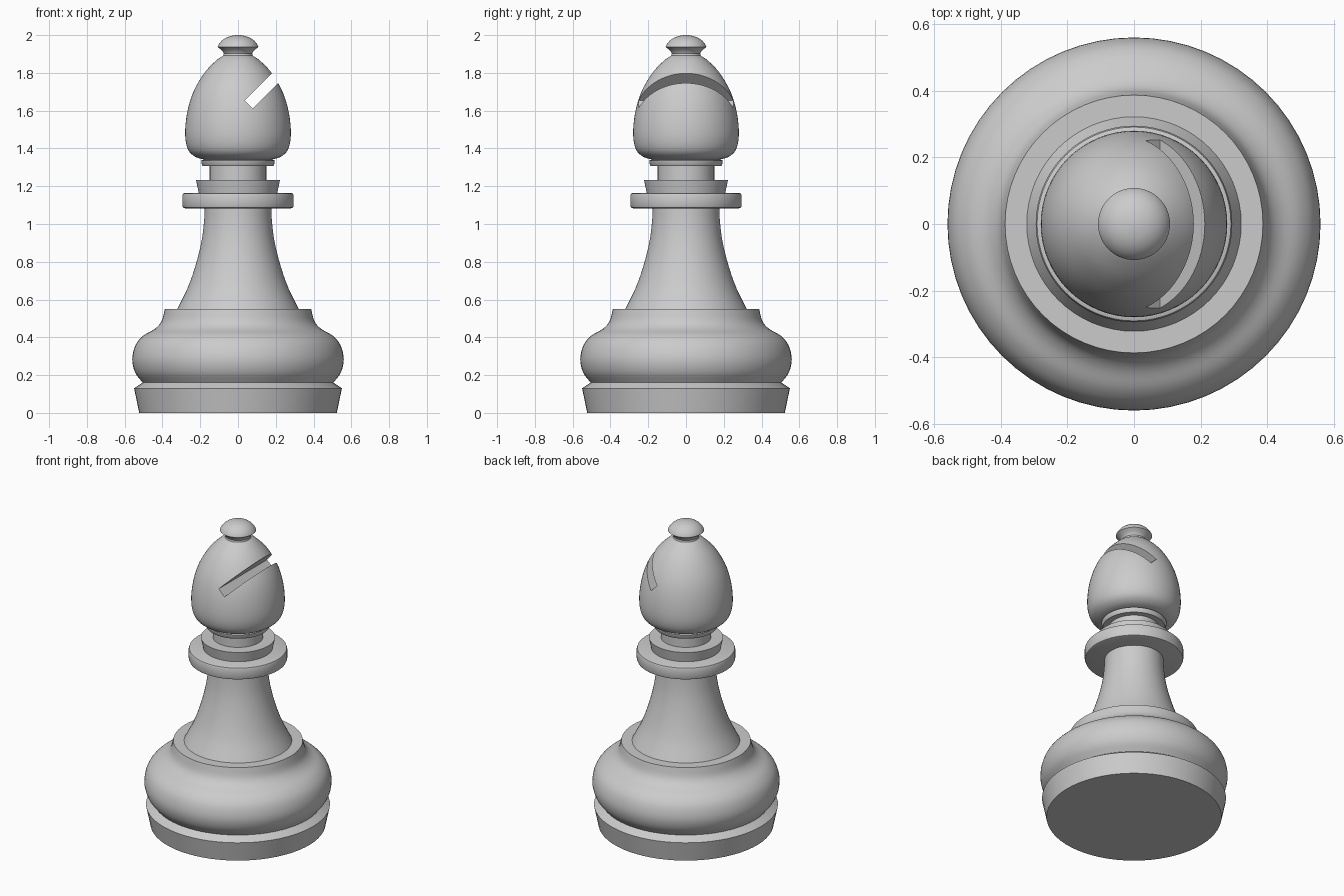
import bpy, bmesh, math
from mathutils import Vector

if "Cube" in bpy.data.objects:
    bpy.data.objects.remove(bpy.data.objects["Cube"])

SIDES = 64


def smooth_curve(pts, steps=4):
    """Catmull-Rom through the given (radius, height) points."""
    p = [Vector(q) for q in pts]
    p = [2 * p[0] - p[1]] + p + [2 * p[-1] - p[-2]]
    out = []
    for i in range(1, len(p) - 2):
        a, b, c, d = p[i - 1:i + 3]
        for s in range(steps):
            t = s / steps
            v = 0.5 * (2 * b + (c - a) * t + (2 * a - 5 * b + 4 * c - d) * t * t
                       + (3 * b - a - 3 * c + d) * t ** 3)
            out.append((v.x, v.y))
    return out + [tuple(pts[-1])]


def lathe(name, profile):
    """Turn a bottom-to-top (radius, height) profile into a capped solid."""
    bm = bmesh.new()
    rings = []
    for r, z in profile:
        rings.append([bm.verts.new((r * math.cos(2 * math.pi * k / SIDES),
                                    r * math.sin(2 * math.pi * k / SIDES), z))
                      for k in range(SIDES)])
    for lo, hi in zip(rings, rings[1:]):
        for k in range(SIDES):
            n = (k + 1) % SIDES
            bm.faces.new((lo[k], lo[n], hi[n], hi[k]))
    bm.faces.new(rings[0][::-1])
    bm.faces.new(rings[-1])
    mesh = bpy.data.meshes.new(name)
    bm.to_mesh(mesh)
    bm.free()
    obj = bpy.data.objects.new(name, mesh)
    bpy.context.collection.objects.link(obj)
    return obj


def shade(obj):
    bpy.ops.object.select_all(action='DESELECT')
    obj.select_set(True)
    bpy.context.view_layer.objects.active = obj
    bpy.ops.object.shade_smooth_by_angle(angle=math.radians(30))


# Foot and bulging base
plinth = lathe("plinth", [(0.523, 0), (0.55, 0.13), (0.505, 0.16)])
base = lathe("base_bulge", smooth_curve([
    (0.505, 0.16), (0.545, 0.215), (0.56, 0.285), (0.542, 0.36), (0.50, 0.41),
    (0.44, 0.445), (0.405, 0.485), (0.387, 0.55)]))

# Flared stem
stem = lathe("stem", smooth_curve([
    (0.322, 0.55), (0.265, 0.665), (0.222, 0.79), (0.193, 0.91),
    (0.18, 1.01), (0.176, 1.085)]))

# Collars and neck
collar = lathe("collar", [
    (0.28, 1.083), (0.291, 1.087), (0.295, 1.098), (0.295, 1.15),
    (0.291, 1.161), (0.28, 1.165)])
upper_collar = lathe("upper_collar", [(0.208, 1.165), (0.222, 1.232)])
neck = lathe("neck", [(0.15, 1.23), (0.15, 1.31)])
head_ring = lathe("head_ring", [
    (0.186, 1.306), (0.191, 1.312), (0.195, 1.335), (0.18, 1.342)])

# Egg-shaped head
head = lathe("head", smooth_curve([
    (0.17, 1.34), (0.225, 1.355), (0.265, 1.395), (0.28, 1.475), (0.269, 1.59),
    (0.236, 1.70), (0.178, 1.80), (0.115, 1.866), (0.075, 1.893)]))

# Finial
finial = lathe("finial", smooth_curve([
    (0.08, 1.885), (0.075, 1.902), (0.087, 1.92), (0.108, 1.937)], 2)
    + smooth_curve([(0.106, 1.944), (0.088, 1.969), (0.058, 1.989),
                    (0.025, 1.998), (0.004, 2.0)], 2))

# Slanted slot through the head
slot_len = 0.5
bpy.ops.mesh.primitive_cube_add(size=1)
cutter = bpy.context.object
cutter.name = "slot_cutter"
cutter.scale = (slot_len, 1.0, 0.06)
cutter.rotation_euler = (0, math.radians(-45), 0)
along = Vector((1, 0, 1)).normalized()
cutter.location = Vector((0.057, 0, 1.633)) + along * slot_len / 2
cutter.hide_render = True

cut = head.modifiers.new("slot", 'BOOLEAN')
cut.operation = 'DIFFERENCE'
cut.solver = 'EXACT'
cut.object = cutter
bpy.context.view_layer.objects.active = head
bpy.ops.object.modifier_apply(modifier=cut.name)
bpy.data.objects.remove(cutter)

for part in (plinth, base, stem, collar, upper_collar, neck, head_ring, head, finial):
    shade(part)
